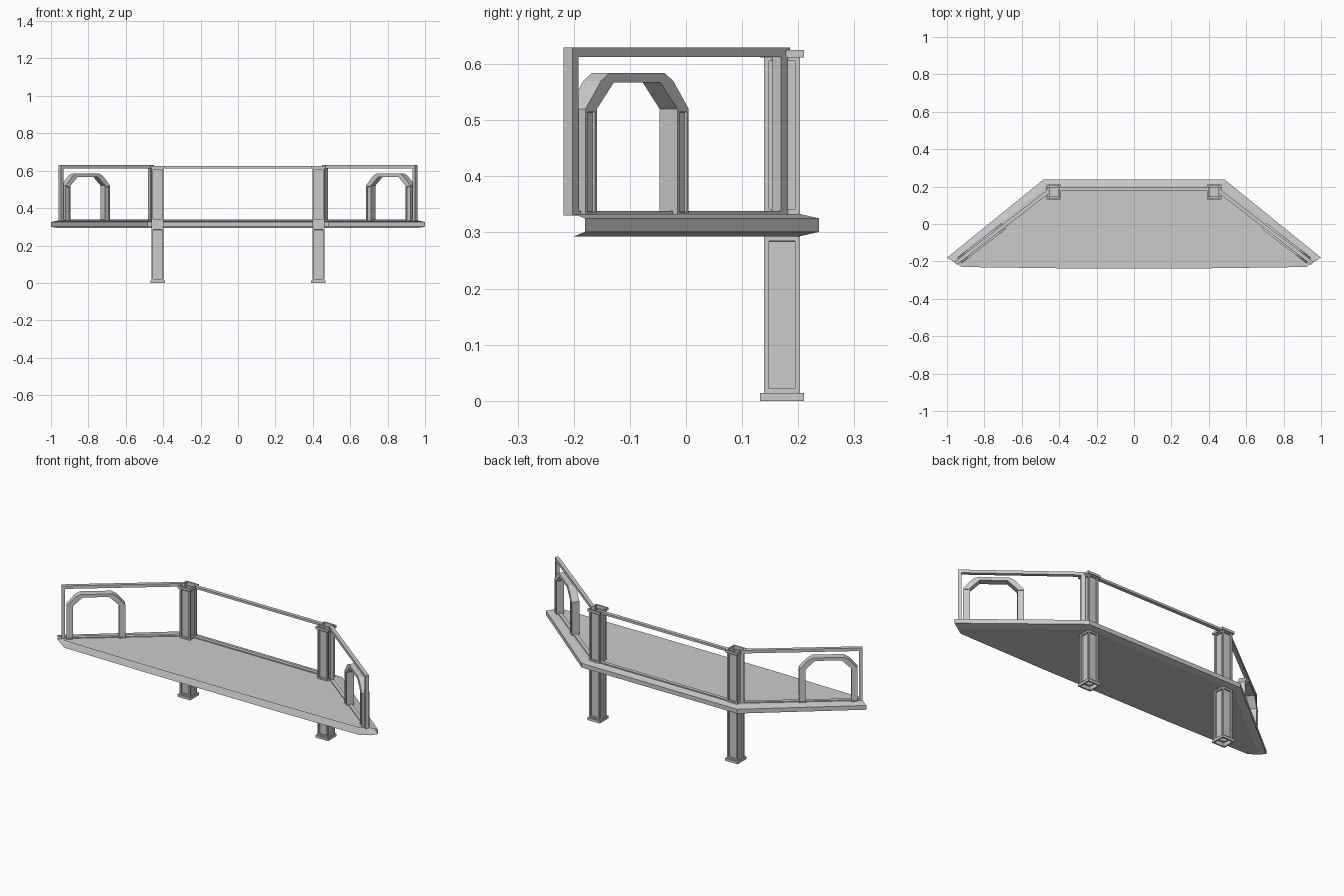
import bpy, bmesh
from mathutils import Vector
from mathutils.geometry import tessellate_polygon

if "Cube" in bpy.data.objects:
    bpy.data.objects.remove(bpy.data.objects["Cube"])

CX, CY, HALF = 0.43, 0.171, 0.032      # column centre and half width
P0 = Vector((0.47, 0.165, 0))          # start of the side railing
D = Vector((0.79, -0.613, 0)).normalized()
N = Vector((0.613, 0.79, 0)).normalized()


def finish(name, bm, recalc=True):
    if recalc:
        bmesh.ops.recalc_face_normals(bm, faces=bm.faces)
    me = bpy.data.meshes.new(name)
    bm.to_mesh(me)
    bm.free()
    ob = bpy.data.objects.new(name, me)
    bpy.context.collection.objects.link(ob)
    return ob


def mirror(ob):
    m = ob.modifiers.new("mirror", 'MIRROR')
    m.use_axis[0] = True
    m.use_mirror_merge = False
    return ob


def square(cx, cy, h):
    return [(cx - h, cy - h), (cx + h, cy - h), (cx + h, cy + h), (cx - h, cy + h)]


def ring(bm, pts, z):
    return [bm.verts.new((x, y, z)) for x, y in pts]


def loft(bm, a, b, closed=True):
    n = len(a)
    return [bm.faces.new((a[i], a[(i + 1) % n], b[(i + 1) % n], b[i]))
            for i in range(n if closed else n - 1)]


def side_pt(s, n, z):
    return P0 + D * s + N * n + Vector((0, 0, z))


def side_box(name, s0, s1, half, z0, z1):
    bm = bmesh.new()
    c = [(s0, -half), (s1, -half), (s1, half), (s0, half)]
    a = [bm.verts.new(side_pt(s, n, z0)) for s, n in c]
    b = [bm.verts.new(side_pt(s, n, z1)) for s, n in c]
    loft(bm, a, b)
    bm.faces.new(a)
    bm.faces.new(b)
    return mirror(finish(name, bm))


def box(name, x, y0, y1, z0, z1):
    bm = bmesh.new()
    c = [(-x, y0), (x, y0), (x, y1), (-x, y1)]
    a, b = ring(bm, c, z0), ring(bm, c, z1)
    loft(bm, a, b)
    bm.faces.new(a)
    bm.faces.new(b)
    return finish(name, bm)


# Deck: top and bottom sheets with column holes, chamfered rim, open front
def sym(half):
    return half + [(-x, y) for x, y in reversed(half)]


bm = bmesh.new()
rim_outer = [(1.0, -0.18), (0.485, 0.237), (-0.485, 0.237), (-1.0, -0.18)]
rim_inner = [(0.966, -0.2), (0.465, 0.202), (-0.465, 0.202), (-0.966, -0.2)]
front = [(-0.92, -0.23), (-0.385, -0.237), (0.385, -0.237), (0.92, -0.23)]
rims = []
for z in (0.333, 0.293):
    loops = [rim_inner + front, square(CX, CY, HALF), square(-CX, CY, HALF)]
    verts = [v for lp in loops for v in ring(bm, lp, z)]
    tris = tessellate_polygon([[Vector((x, y, 0)) for x, y in lp] for lp in loops])
    for t in tris:
        f = bm.faces.new([verts[i] for i in t])
        f.normal_update()
        if (f.normal.z > 0) != (z > 0.31):
            f.normal_flip()
    rims.append(verts[:4])
hi, lo = ring(bm, rim_outer, 0.325), ring(bm, rim_outer, 0.301)
for a, b in ((rims[0], hi), (hi, lo), (lo, rims[1])):
    for f in loft(bm, a, b, False):
        f.normal_update()
        c = f.calc_center_median()
        if f.normal.dot(Vector((c.x, c.y + 0.3, 0))) < 0:
            f.normal_flip()
finish("deck", bm, False)

# Hollow columns with recessed panels
bm = bmesh.new()
levels = [ring(bm, square(CX, CY, HALF), z) for z in (0.013, 0.293, 0.333, 0.614)]
faces = [loft(bm, levels[i], levels[i + 1]) for i in range(3)]
for f in bm.faces:
    f.normal_update()
panels = faces[0] + faces[2]
for f in panels:
    bmesh.ops.inset_individual(bm, faces=[f], thickness=0.012, depth=0)
for f in panels:
    bmesh.ops.inset_individual(bm, faces=[f], thickness=0.0005, depth=-0.009)
mirror(finish("column", bm, False))

# Square collars at column foot and head, open in the middle
for name, z0, z1 in (("column_foot", 0, 0.014), ("column_head", 0.612, 0.625)):
    bm = bmesh.new()
    r = [ring(bm, square(CX, CY, h), z)
         for h, z in ((HALF - 0.001, z0), (0.039, z0), (0.039, z1), (HALF - 0.001, z1))]
    for i in range(4):
        loft(bm, r[i], r[(i + 1) % 4])
    mirror(finish(name, bm))

# Back rails between the columns
box("back_top_rail", CX - HALF, 0.178, 0.198, 0.612, 0.624)
box("back_bottom_rail", CX - HALF, 0.178, 0.198, 0.330, 0.339)

# Side railings
side_box("side_top_rail", -0.02, 0.612, 0.010, 0.613, 0.630)
side_box("side_bottom_rail", 0.0, 0.60, 0.010, 0.330, 0.338)
side_box("side_inner_post", -0.015, 0.006, 0.010, 0.330, 0.615)
for n in (-0.007, 0.007):
    bm = bmesh.new()
    bm.free()
side_box("side_end_post", 0.594, 0.612, 0.010, 0.330, 0.615)

# Arches set in the side railings, legs with recessed panels
S0, L, T = 0.287, 0.30, 0.02
outer = [(0, 0.331), (0, 0.52), (0.045, 0.57), (0.07, 0.584)]
inner = [(0.033, 0.331), (0.033, 0.52), (0.082, 0.567), (0.088, 0.567)]
outer += [(L - s, z) for s, z in reversed(outer)]
inner += [(L - s, z) for s, z in reversed(inner)]
bm = bmesh.new()
strips = [[bm.verts.new(side_pt(S0 + s, n, z)) for s, z in prof]
          for prof, n in ((outer, T), (inner, T), (inner, -T), (outer, -T))]
sides = [loft(bm, strips[i], strips[(i + 1) % 4], False) for i in range(4)]
bmesh.ops.recalc_face_normals(bm, faces=bm.faces)
legs = [sd[k] for sd in (sides[0], sides[2]) for k in (0, -1)]
for f in legs:
    bmesh.ops.inset_individual(bm, faces=[f], thickness=0.008, depth=0)
for f in legs:
    bmesh.ops.inset_individual(bm, faces=[f], thickness=0.0005, depth=-0.005)
mirror(finish("side_arch", bm, False))
